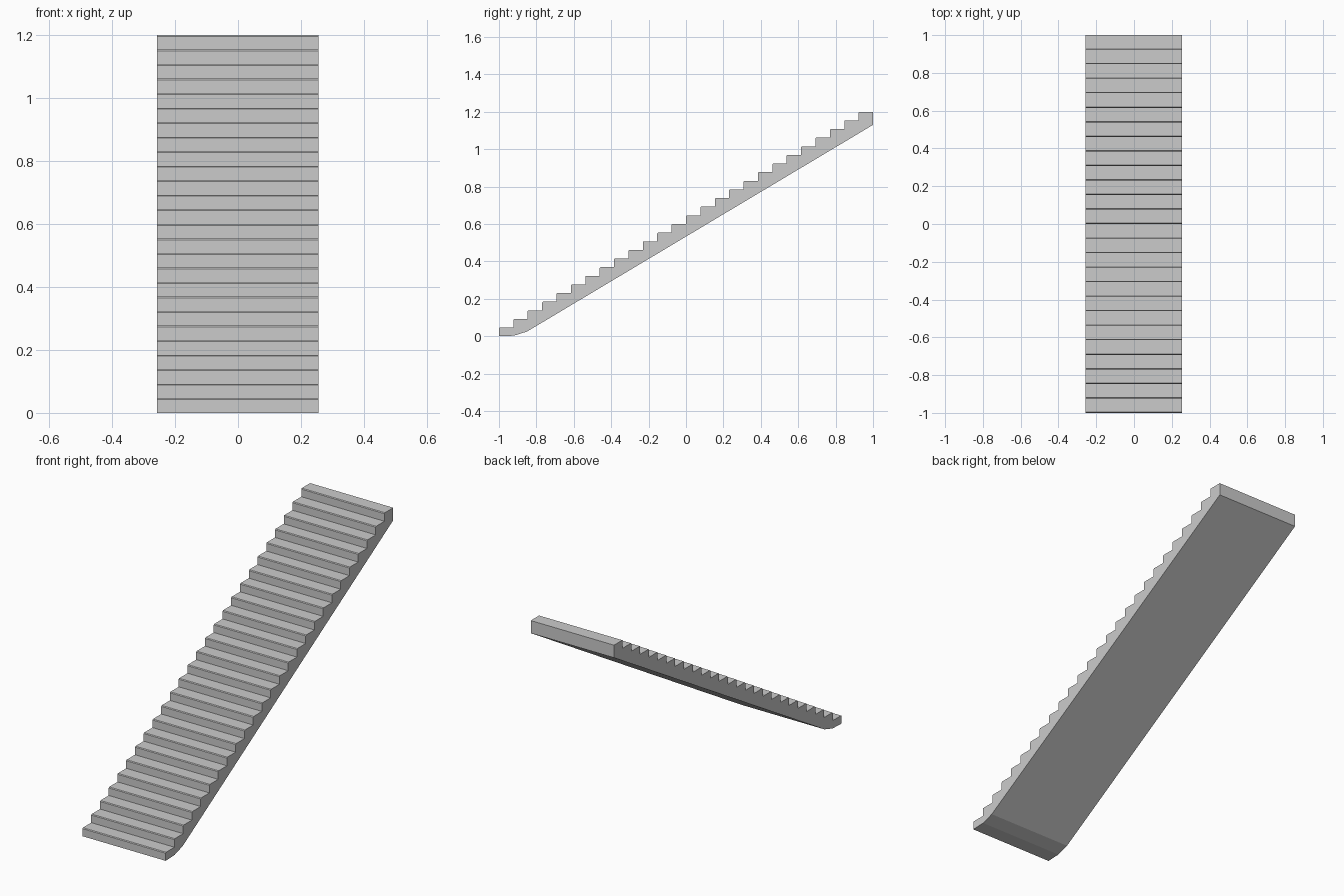
import bpy, bmesh

if "Cube" in bpy.data.objects:
    bpy.data.objects.remove(bpy.data.objects["Cube"])

STEPS = 26
RUN, RISE = 2.0 / STEPS, 1.2 / STEPS
X0, X1 = -0.257, 0.255
NOSE = 0.004  # small chamfer on every step edge


def extrude_profile(name, profile, x0, x1):
    """Extrude a closed (y, z) outline along x."""
    bm = bmesh.new()
    face = bm.faces.new([bm.verts.new((x0, y, z)) for y, z in profile])
    out = bmesh.ops.extrude_face_region(bm, geom=[face])
    moved = [g for g in out["geom"] if isinstance(g, bmesh.types.BMVert)]
    bmesh.ops.translate(bm, verts=moved, vec=(x1 - x0, 0, 0))
    bmesh.ops.recalc_face_normals(bm, faces=bm.faces)
    mesh = bpy.data.meshes.new(name)
    bm.to_mesh(mesh)
    bm.free()
    obj = bpy.data.objects.new(name, mesh)
    bpy.context.collection.objects.link(obj)
    return obj


# Stepped upper outline: riser, chamfered nosing, tread
profile = [(-1.0, 0.0)]
for i in range(STEPS):
    y, top = -1 + i * RUN, (i + 1) * RISE
    profile += [(y, top - NOSE), (y + NOSE, top), (y + RUN, top)]

# Sloping underside with a rounded foot
profile += [(1.0, 1.13), (-0.85, 0.025), (-0.92, 0.003)]

extrude_profile("staircase", profile, X0, X1)
